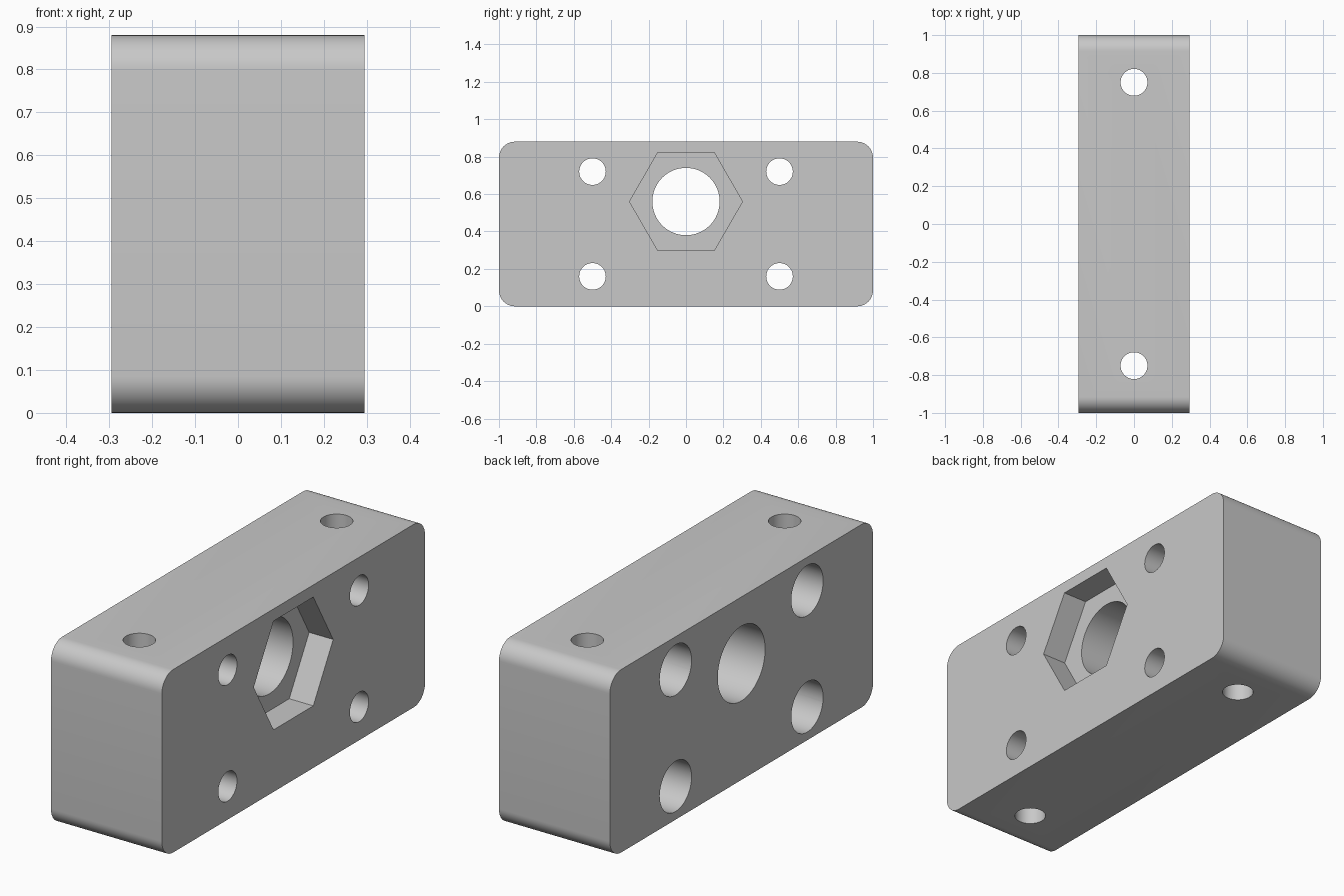
import bpy, bmesh, math
from mathutils import Vector

cube = bpy.data.objects.get("Cube")
if cube:
    bpy.data.objects.remove(cube, do_unlink=True)

WIDTH, HEIGHT, CORNER = 0.59, 0.88, 0.085
HALF = WIDTH / 2
BORE_Z = 0.56
COUNTERBORE_DEPTH = 0.3

grey = bpy.data.materials.new("light_grey")
grey.use_nodes = True
colour = (0.58, 0.58, 0.58, 1)
grey.diffuse_color = colour
grey.node_tree.nodes["Principled BSDF"].inputs["Base Color"].default_value = colour


def prism(name, points, sweep):
    """Extrude a closed outline along a vector."""
    bm = bmesh.new()
    face = bm.faces.new([bm.verts.new(p) for p in points])
    result = bmesh.ops.extrude_face_region(bm, geom=[face])
    moved = [v for v in result["geom"] if isinstance(v, bmesh.types.BMVert)]
    bmesh.ops.translate(bm, verts=moved, vec=sweep)
    bmesh.ops.recalc_face_normals(bm, faces=bm.faces)
    mesh = bpy.data.meshes.new(name)
    bm.to_mesh(mesh)
    bm.free()
    mesh.materials.append(grey)
    obj = bpy.data.objects.new(name, mesh)
    bpy.context.collection.objects.link(obj)
    return obj


def ring(radius, sides):
    return [(radius * math.cos(math.tau * i / sides),
             radius * math.sin(math.tau * i / sides)) for i in range(sides)]


def side_cutter(name, y, z, radius, x0, x1, sides=64):
    points = [(x0, y + a, z + b) for a, b in ring(radius, sides)]
    return prism(name, points, Vector((x1 - x0, 0, 0)))


# Block with rounded long edges
outline = []
steps = 12
corners = [(1, HEIGHT, 0), (-1, HEIGHT, 1), (-1, 0, 2), (1, 0, 3)]
for y, z, quarter in corners:
    cy = y - math.copysign(CORNER, y)
    cz = z - CORNER if z else CORNER
    for i in range(steps + 1):
        a = (quarter + i / steps) * math.pi / 2
        outline.append((-HALF, cy + CORNER * math.cos(a), cz + CORNER * math.sin(a)))
block = prism("mounting_block", outline, Vector((WIDTH, 0, 0)))

# Central bore and hexagonal nut pocket
cutters = [
    side_cutter("central_bore", 0, BORE_Z, 0.18, -1, 1),
    side_cutter("nut_pocket", 0, BORE_Z, 0.302, HALF - 0.128, 1, 6),
]

# Four counterbored screw holes
for y in (-0.5, 0.5):
    for z in (0.16, 0.72):
        cutters.append(side_cutter("screw_hole", y, z, 0.071, -1, 1))
        cutters.append(side_cutter("counterbore", y, z, 0.121, -1, -HALF + COUNTERBORE_DEPTH))

# Two vertical through holes
for y in (-0.75, 0.75):
    points = [(a, y + b, -1) for a, b in ring(0.071, 64)]
    cutters.append(prism("vertical_hole", points, Vector((0, 0, 3))))

for cutter in cutters:
    mod = block.modifiers.new(cutter.name, "BOOLEAN")
    mod.operation = "DIFFERENCE"
    mod.solver = "EXACT"
    mod.object = cutter

# Bake the cuts and discard the cutters
bpy.context.view_layer.update()
graph = bpy.context.evaluated_depsgraph_get()
baked = bpy.data.meshes.new_from_object(block.evaluated_get(graph))
block.modifiers.clear()
block.data = baked
for cutter in cutters:
    bpy.data.objects.remove(cutter, do_unlink=True)

bpy.ops.object.select_all(action="DESELECT")
block.select_set(True)
bpy.context.view_layer.objects.active = block
bpy.ops.object.shade_smooth_by_angle(angle=math.radians(30))
